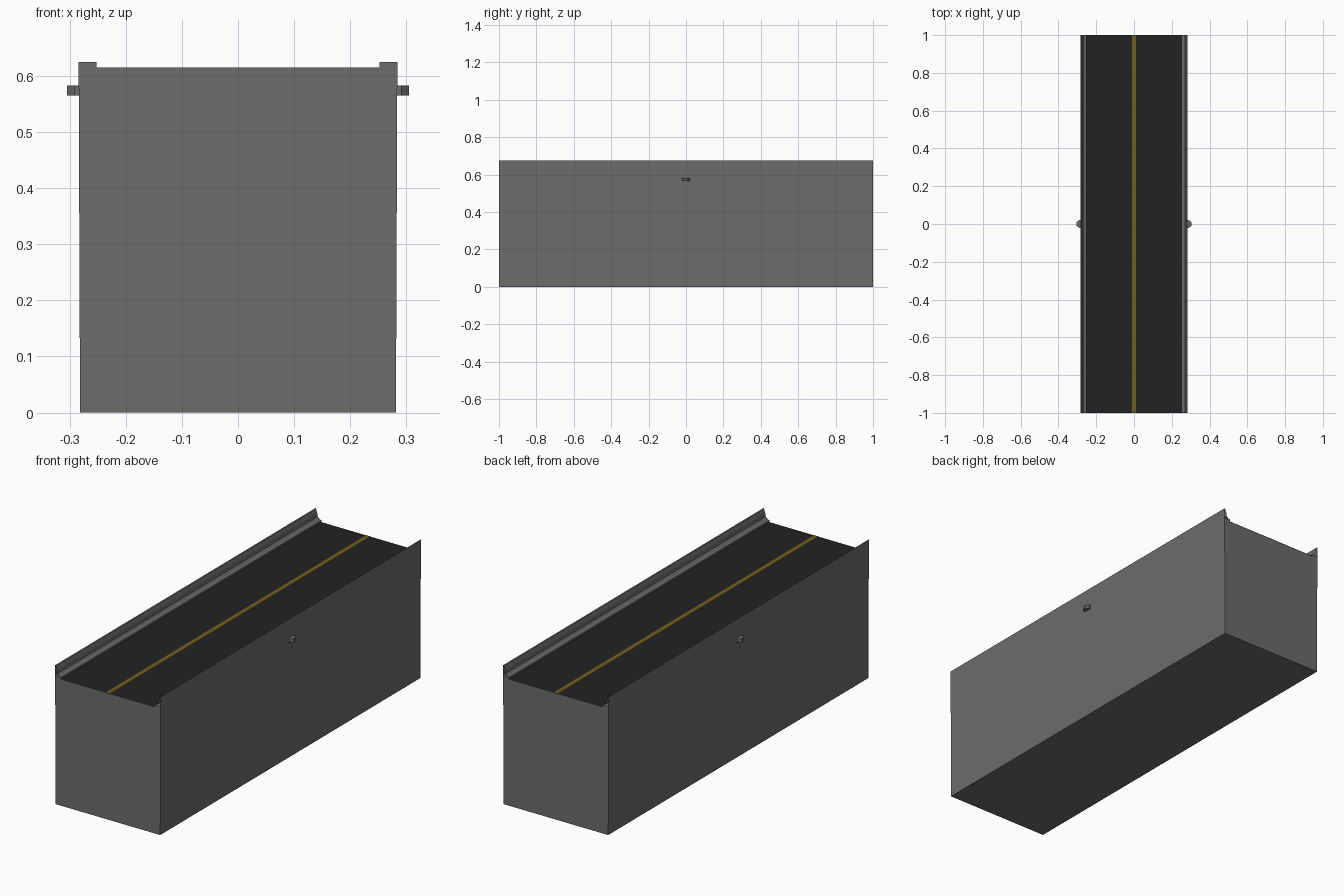
import bpy, math

if "Cube" in bpy.data.objects:
    bpy.data.objects.remove(bpy.data.objects["Cube"])

L = 1.0          # half length
DECK = 0.615     # road surface height


def material(name, rgb):
    m = bpy.data.materials.new(name)
    m.diffuse_color = (*rgb, 1)
    m.use_nodes = True
    m.node_tree.nodes["Principled BSDF"].inputs["Base Color"].default_value = m.diffuse_color
    return m


grey = material("concrete grey", (0.15, 0.15, 0.145))
dark = material("asphalt black", (0.016, 0.016, 0.016))
yellow = material("line yellow", (0.17, 0.12, 0.006))


def mesh_object(name, verts, faces, mat):
    me = bpy.data.meshes.new(name)
    me.from_pydata(verts, [], faces)
    me.materials.append(mat)
    ob = bpy.data.objects.new(name, me)
    bpy.context.collection.objects.link(ob)
    return ob


def extrude_y(name, profile, mat, closed=True, caps=True):
    """Sweep an x/z profile along the full length."""
    n = len(profile)
    verts = [(x, y, z) for y in (-L, L) for x, z in profile]
    faces = [(i, n + i, n + (i + 1) % n, (i + 1) % n) for i in range(n if closed else n - 1)]
    if caps:
        faces += [tuple(range(n)), tuple(range(2 * n - 1, n - 1, -1))]
    return mesh_object(name, verts, faces, mat)


# body: slightly flared block with a low step along each side
body = extrude_y("body", [(-0.2815, 0), (0.2815, 0), (0.284, 0.625), (0.252, 0.625),
                          (0.252, DECK), (-0.252, DECK), (-0.252, 0.625), (-0.284, 0.625)], grey)

# road deck and centre line
extrude_y("road_deck", [(-0.252, DECK + 0.001), (0.252, DECK + 0.001)], dark, False, False)
extrude_y("centre_line", [(-0.01, DECK + 0.002), (0.01, DECK + 0.002)], yellow, False, False)

for side, label in ((1, "right"), (-1, "left")):
    # open-ended rim with a concave inner face
    pts = [(0.284, 0.625), (0.2845, 0.675), (0.28, 0.672), (0.274, 0.655),
           (0.271, 0.638), (0.262, 0.629), (0.252, 0.625)]
    pts = [(side * x, z) for x, z in pts][::side]
    extrude_y(label + "_rim", pts, grey, False, False)

    # small flat octagonal lug
    ring = [(side * 0.282 + 0.025 * math.cos(a), 0.022 * math.sin(a))
            for a in [math.pi / 8 + k * math.pi / 4 for k in range(8)]]
    v = [(x, y, z) for z in (0.565, 0.583) for x, y in ring]
    f = [(i, (i + 1) % 8, 8 + (i + 1) % 8, 8 + i) for i in range(8)]
    f += [tuple(range(7, -1, -1)), tuple(range(8, 16))]
    mesh_object(label + "_lug", v, f, grey)
